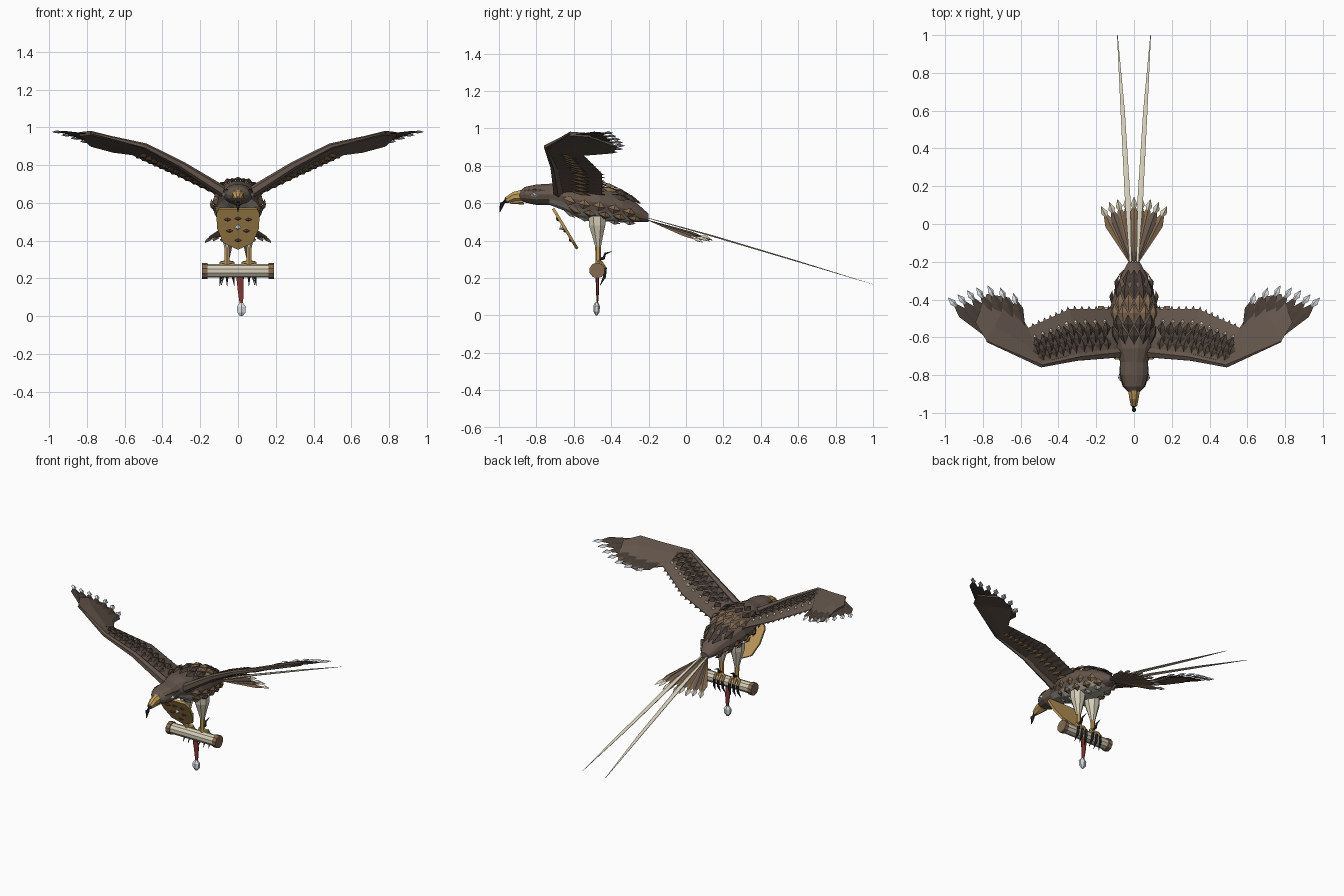
import bpy, bmesh, math
from mathutils import Vector as V

if "Cube" in bpy.data.objects:
    bpy.data.objects.remove(bpy.data.objects["Cube"])

# ---- materials (sRGB 0-255 turned into linear values)
PALETTE = {"dark_brown": (100, 86, 76), "deep_brown": (72, 61, 53), "tan_brown": (132, 106, 80),
           "cream": (214, 206, 184), "gold": (192, 155, 90), "black": (45, 42, 42), "red": (135, 55, 52),
           "silver": (226, 230, 236), "belly_grey": (176, 170, 158), "rust": (104, 66, 42)}
MATS = {}
for name, rgb in PALETTE.items():
    m = bpy.data.materials.new(name)
    m.diffuse_color = [(c / 255 / 12.92 if c < 11 else ((c / 255 + 0.055) / 1.055) ** 2.4) for c in rgb] + [1]
    m.use_nodes = True
    m.node_tree.nodes["Principled BSDF"].inputs["Base Color"].default_value = m.diffuse_color
    MATS[name] = m
SIDES = (1, -1)


class Part:
    """One named mesh built from lofts, tubes and kite-shaped feathers."""
    def __init__(self, name):
        self.name, self.bm, self.used = name, bmesh.new(), []

    def face(self, verts, mat):
        if mat not in self.used:
            self.used.append(mat)
        f = self.bm.faces.new(verts)
        f.material_index = self.used.index(mat)

    def loft(self, rings, mat):
        rs = [[self.bm.verts.new(p) for p in r] for r in rings]
        n = len(rs[0])
        pick = mat if callable(mat) else lambda i, k: mat
        for i in range(len(rs) - 1):
            for k in range(n):
                j = (k + 1) % n
                self.face((rs[i][k], rs[i][j], rs[i + 1][j], rs[i + 1][k]), pick(i, k))
        self.face(rs[0][::-1], pick(0, 0))
        self.face(rs[-1], pick(len(rs) - 2, 0))

    def tube(self, pts, radii, mat, n=6, flat=1.0):
        pts, rings = [V(p) for p in pts], []
        for i, p in enumerate(pts):
            t = (pts[min(i + 1, len(pts) - 1)] - pts[max(i - 1, 0)]).normalized()
            side = t.cross(V((0, 1, 0)) if abs(t.z) > 0.8 else V((0, 0, 1))).normalized()
            up = side.cross(t)
            rings.append([p + radii[i] * (side * math.cos(a) + up * (flat * math.sin(a)))
                          for a in (2 * math.pi * (k + 0.5) / n for k in range(n))])
        self.loft(rings, mat)

    def leaf(self, base, tip, normal, width, mat, thick=0.008, at=0.5):
        base, tip, normal = V(base), V(tip), V(normal).normalized()
        side = (tip - base).cross(normal).normalized() * width / 2
        mid = base.lerp(tip, at)
        b, l, t, r, u, d = [self.bm.verts.new(p) for p in
                            (base, mid - side, tip, mid + side, mid + normal * thick, mid - normal * thick * 0.5)]
        for e, f in ((b, l), (l, t), (t, r), (r, b)):
            self.face((e, f, u), mat)
            self.face((f, e, d), mat)

    def done(self):
        bmesh.ops.recalc_face_normals(self.bm, faces=self.bm.faces)
        me = bpy.data.meshes.new(self.name)
        self.bm.to_mesh(me)
        self.bm.free()
        for m in self.used:
            me.materials.append(MATS[m])
        bpy.context.collection.objects.link(bpy.data.objects.new(self.name, me))


# ---- body and head: elliptical sections (y, centre z, half width, half height)
BODY = [(-.89, .64, .03, .025), (-.86, .645, .06, .043), (-.80, .645, .078, .056), (-.73, .647, .074, .058),
        (-.66, .64, .10, .078), (-.57, .615, .132, .10), (-.46, .602, .13, .10), (-.34, .575, .10, .08),
        (-.26, .548, .062, .05), (-.20, .522, .03, .022)]


def skin(y, a):
    """Point and normal on the body; a is the angle from straight up."""
    for p, q in zip(BODY, BODY[1:]):
        if p[0] <= y <= q[0]:
            break
    t = (y - p[0]) / (q[0] - p[0])
    z, rx, rz = [p[i] + (q[i] - p[i]) * t for i in (1, 2, 3)]
    return V((rx * math.sin(a), y, z + rz * math.cos(a))), V((math.sin(a) / rx, 0, math.cos(a) / rz)).normalized()


N = 14
body = Part("body")
body.loft([[skin(s[0], 2 * math.pi * (k + .5) / N)[0] for k in range(N)] for s in BODY],
          lambda i, k: "belly_grey" if 3 <= i <= 7 and math.cos(2 * math.pi * (k + 1) / N) < -.3 else "dark_brown")
body.done()


def scale(part, y, a, length, width, mat, lift=.02):
    (p, n), (q, _) = skin(y, a), skin(min(y + length, -.2), a)
    part.leaf(p + n * .002, q + n * lift, n, width, mat, .014)


# ---- overlapping scales on back and belly
back = Part("back_scales")
for r in range(6):
    n = 5 - r % 2 - (r == 5)
    for k in range(n):
        scale(back, -.64 + r * .06, (k - (n - 1) / 2) * .44, .10, .055, "tan_brown" if r in (2, 3) else "deep_brown")
back.done()
belly = Part("belly_scales")
for sx in SIDES:
    for r in range(5):
        for a in (1.75, 2.2, 2.7):
            scale(belly, -.66 + r * .08 + (.03 if a == 2.2 else 0), sx * a, .07, .055,
                  "tan_brown" if a < 2.5 else "belly_grey", .014)
belly.done()

# ---- eyes and beak
eyes = Part("eyes")
for sx in SIDES:
    eyes.leaf((sx * .07, -.835, .645), (sx * .077, -.79, .643), (sx, -.2, .1), .024, "silver", .012)
    eyes.leaf((sx * .05, -.87, .668), (sx * .078, -.75, .668), (sx * .6, 0, .8), .03, "deep_brown", .008)
eyes.done()
beak = Part("beak")
beak.tube([(0, -.87, .64), (0, -.92, .635), (0, -.96, .615)], [.035, .027, .018], "gold", 8)
beak.tube([(0, -.87, .615), (0, -.94, .602)], [.022, .007], "gold")
beak.tube([(0, -.955, .617), (0, -.984, .597), (0, -.995, .553)], [.02, .013, .002], "black")
beak.done()

# ---- wings: (leading point, trailing point) stations from shoulder to hand
WING = [((.07, -.68, .655), (.07, -.45, .625)), ((.30, -.705, .80), (.34, -.45, .755)),
        ((.49, -.745, .90), (.56, -.55, .855)), ((.78, -.62, .972), (.66, -.39, .868)),
        ((.84, -.52, .965), (.78, -.37, .90))]


def on_wing(u, c, sx, h=0.0):
    i = min(int(u), len(WING) - 2)
    lead, trail = [V(WING[i][j]).lerp(V(WING[i + 1][j]), u - i) for j in (0, 1)]
    p = lead.lerp(trail, c)
    return V((sx * p.x, p.y, p.z + h))


for sx in SIDES:
    tag = "left" if sx > 0 else "right"
    wing = Part("wing_" + tag)
    wing.loft([[on_wing(u, 0, sx, -.012), on_wing(u, 0, sx, .01), on_wing(u, .35, sx, .02), on_wing(u, 1, sx, .002),
                on_wing(u, 1, sx, -.002), on_wing(u, .35, sx, -.008)] for u in range(5)], "dark_brown")
    wing.tube([on_wing(u, 0, sx) for u in range(4)], [.03, .022, .016, .006], "dark_brown")
    wing.done()
    up = (-sx * .45, 0, .9)
    # small coverts, pale studs and short trailing feathers on the arm
    cov = Part("wing_coverts_" + tag)
    for row, c in enumerate((.08, .25, .42)):
        for k in range(10):
            u = .28 + k * .18 + row % 2 * .09
            h = .02 if c > .2 else .013
            cov.leaf(on_wing(min(u, 2), c, sx, h), on_wing(min(u + .03, 2), c + .30, sx, h + .008), up, .05,
                     "deep_brown", .01)
    for k in range(9):
        u = .32 + k * .2
        cov.leaf(on_wing(u, .66, sx, .014), on_wing(u, .78, sx, .012), up, .026, "cream", .012)
    for k in range(13):
        u = .2 + k * .14
        cov.leaf(on_wing(u, .45, sx, -.004), on_wing(u, 1.07, sx, -.004), up, .05, "dark_brown", .006, .7)
        cov.leaf(on_wing(u, .3, sx, -.012), on_wing(u, .75, sx, -.018), (sx * .45, 0, -.9), .045, "tan_brown")
    cov.done()
    # long finger feathers with pale tips
    fing = Part("finger_feathers_" + tag)
    tips = [(.64, -.365), (.71, -.335), (.775, -.325), (.835, -.335), (.885, -.35), (.935, -.372), (.985, -.39)]
    for k, (x, y) in enumerate(tips):
        t = k / 6
        tip = V((sx * x, y, .872 + .104 * t))
        base = V((sx * (.57 + .20 * t), -.60 - .01 * t, .885 + .08 * t))
        fing.leaf(base, base.lerp(tip, .9), up, .062, "deep_brown", .008, .7)
        d = (tip - base).normalized()
        fing.leaf(tip - d * .08, tip, up, .036, "silver", .012, .55)
    fing.done()

# ---- tail fan and two long streamers
tail = Part("tail_fan")
for k in range(-4, 5):
    t = k / 4
    tip = V((.175 * t, .145 - .05 * t * t, .40 - .012 * abs(t) + .006 * (k % 2)))
    base = V((.015 * t, -.22, .515))
    n = V((.3 * t, .35, 1))
    tail.leaf(base, base.lerp(tip, .93), n, .058, "dark_brown" if k % 2 else "tan_brown", .01, .75)
    tail.leaf(base.lerp(tip, .78), tip, n, .036, "cream", .013, .5)
tail.done()
stream = Part("tail_streamers")
for sx in SIDES:
    stream.tube([(sx * .018, -.22, .525), (sx * .034, .14, .425), (sx * .06, .6, .288), (sx * .088, 1.0, .166)],
                [.006, .017, .013, .002], "cream", 6, .25)
stream.done()

# ---- chest shield: sloping plate with studs
def on_shield(x, z, out=0.0):
    return V((x, -.575 - (z - .36) * .6 - out * .857, z - out * .514))


HALF = [(.10, .575), (.115, .55), (.11, .47), (.078, .395)]
edge = [(0, .575)] + HALF + [(0, .36)] + [(-x, z) for x, z in HALF[::-1]]
shield = Part("chest_shield")
shield.loft([[on_shield(x, z, o) for x, z in edge] for o in (0, .015)], "gold")
for x, z in ((.055, .52), (-.055, .52), (.045, .46), (-.045, .46), (0, .41), (0, .525)):
    shield.leaf(on_shield(x - .02, z, .016), on_shield(x + .02, z, .016), (0, -.857, -.514), .022, "rust", .009)
shield.leaf(on_shield(0, .495, .015), on_shield(0, .463, .015), (0, -.857, -.514), .032, "silver", .022)
shield.done()

# ---- legs, toes and claws
legs = Part("legs")
for sx in SIDES:
    x = sx * .058
    legs.tube([(x, -.475, .53), (x, -.475, .48), (x, -.472, .42), (x, -.47, .365)], [.05, .047, .03, .016], "cream", 8)
    legs.tube([(x, -.47, .40), (x, -.47, .27)], [.016, .014], "gold")
    legs.tube([(x, -.47, .30), (x, -.44, .305), (x, -.432, .33), (x, -.395, .342)], [.009, .008, .006, .001], "black")
    for d in (-.03, 0, .03):
        legs.tube([(x, -.47, .285), (x + d, -.455, .282), (x + d, -.432, .25)], [.012, .011, .009], "gold")
        legs.tube([(x + d, -.432, .255), (x + d * 1.1, -.436, .205), (x + d * 1.3, -.46, .16)],
                  [.009, .008, .001], "black")
legs.done()

# ---- perch bar with end caps
perch = Part("perch")
perch.tube([(-.17, -.475, .24), (.17, -.475, .24)], [.036, .036], "cream", 10)
for sx in SIDES:
    perch.tube([(sx * .162, -.475, .24), (sx * .19, -.475, .24)], [.042, .042], "tan_brown", 10)
perch.done()

# ---- hanging tassel and gem
tassel = Part("tassel")
tassel.tube([(.01, -.475, .21), (.014, -.472, .14), (.018, -.475, .06)], [.022, .018, .010], "red", 6, .45)
tassel.tube([(.018, -.478, .07), (.018, -.478, .05), (.018, -.478, .02), (.018, -.478, 0)],
            [.012, .027, .025, .008], "silver", 6, .65)
tassel.done()
